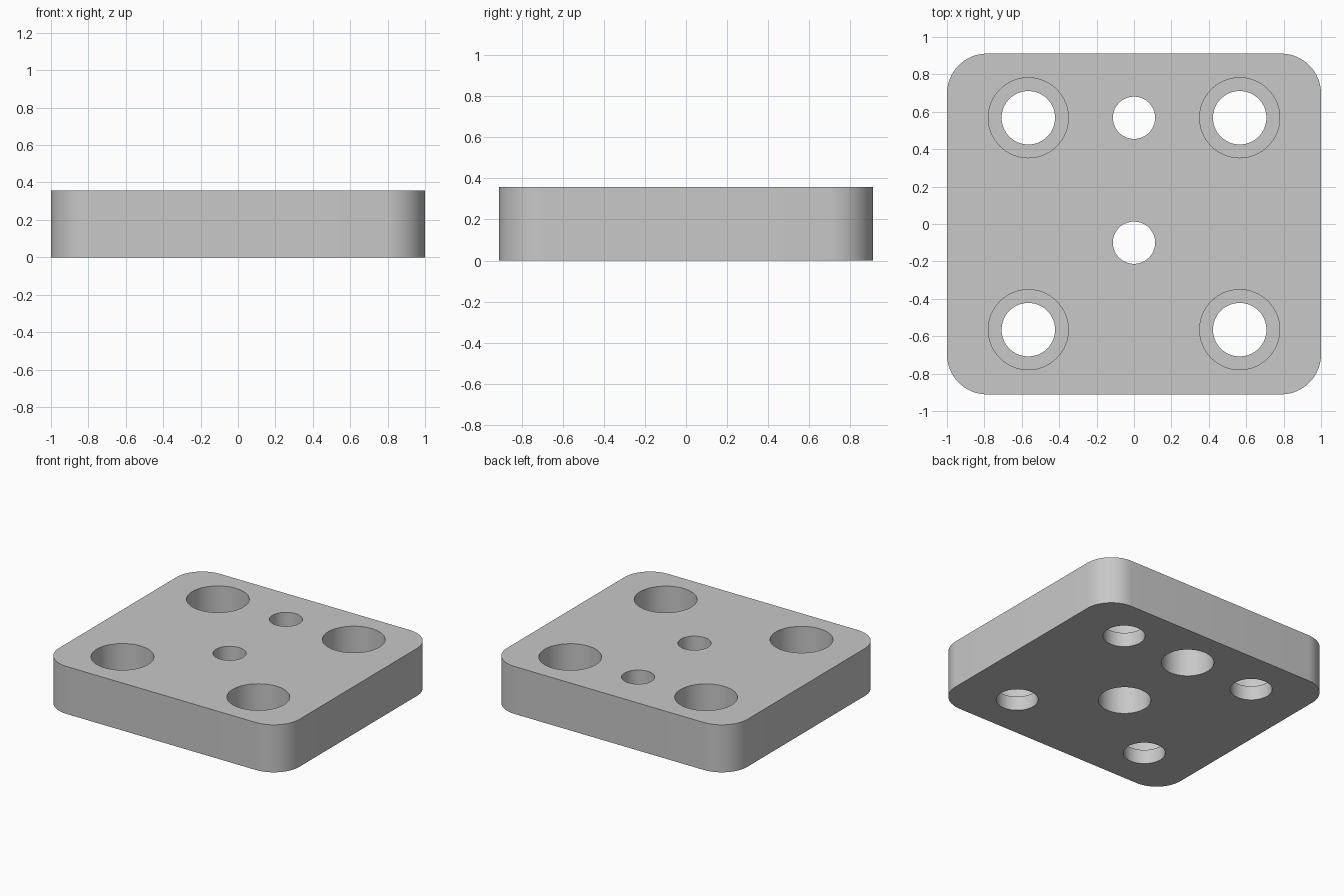
import bpy, bmesh, math
from mathutils import Vector

if "Cube" in bpy.data.objects:
    bpy.data.objects.remove(bpy.data.objects["Cube"], do_unlink=True)

WIDTH, DEPTH, HEIGHT = 2.0, 1.822, 0.357
CORNER = 0.214
STEP = 0.107          # floor of the corner counterbores
POCKET = 0.214        # depth of the pockets under the middle holes

grey = bpy.data.materials.new("plain grey")
grey.use_nodes = True
colour = (0.58, 0.58, 0.58, 1)
grey.diffuse_color = colour
grey.node_tree.nodes["Principled BSDF"].inputs["Base Color"].default_value = colour


def rounded_plate(name, segments=16):
    """Extrude a rectangle with rounded corners."""
    bm = bmesh.new()
    ring = []
    corners = ((1, 1), (-1, 1), (-1, -1), (1, -1))
    for quarter, (sx, sy) in enumerate(corners):
        centre = Vector((sx * (WIDTH / 2 - CORNER), sy * (DEPTH / 2 - CORNER), 0))
        for i in range(segments + 1):
            a = (quarter + i / segments) * math.pi / 2
            ring.append(bm.verts.new(centre + CORNER * Vector((math.cos(a), math.sin(a), 0))))
    base = bm.faces.new(ring)
    result = bmesh.ops.extrude_face_region(bm, geom=[base])
    top = [v for v in result["geom"] if isinstance(v, bmesh.types.BMVert)]
    bmesh.ops.translate(bm, verts=top, vec=(0, 0, HEIGHT))
    bmesh.ops.recalc_face_normals(bm, faces=bm.faces)
    mesh = bpy.data.meshes.new(name)
    bm.to_mesh(mesh)
    bm.free()
    obj = bpy.data.objects.new(name, mesh)
    bpy.context.collection.objects.link(obj)
    return obj


def drill(target, x, y, profile, segments=64):
    """Cut a stepped round hole; profile lists (radius, z) from bottom to top."""
    bm = bmesh.new()
    rings = []
    for radius, z in profile:
        rings.append([bm.verts.new((x + radius * math.cos(a), y + radius * math.sin(a), z))
                      for a in (math.tau * i / segments for i in range(segments))])
    for low, high in zip(rings, rings[1:]):
        for i in range(segments):
            j = (i + 1) % segments
            bm.faces.new((low[i], low[j], high[j], high[i]))
    bm.faces.new(rings[0][::-1])
    bm.faces.new(rings[-1])
    bmesh.ops.recalc_face_normals(bm, faces=bm.faces)
    mesh = bpy.data.meshes.new("hole_cutter")
    bm.to_mesh(mesh)
    bm.free()
    cutter = bpy.data.objects.new("hole_cutter", mesh)
    cutter.hide_render = True
    bpy.context.collection.objects.link(cutter)
    cut = target.modifiers.new("hole", "BOOLEAN")
    cut.operation = "DIFFERENCE"
    cut.solver = "EXACT"
    cut.object = cutter
    bpy.ops.object.modifier_apply(modifier=cut.name)
    bpy.data.objects.remove(cutter, do_unlink=True)


# Plate body
plate = rounded_plate("mounting_plate")
plate.data.materials.append(grey)
bpy.ops.object.select_all(action="DESELECT")
plate.select_set(True)
bpy.context.view_layer.objects.active = plate

below, above = -0.1, HEIGHT + 0.1

# Corner holes, counterbored from the top
for x in (-0.565, 0.565):
    for y in (-0.565, 0.568):
        drill(plate, x, y, [(0.143, below), (0.143, STEP), (0.214, STEP), (0.214, above)])

# Middle holes, counterbored from underneath
for y in (-0.1, 0.568):
    drill(plate, 0, y, [(0.179, below), (0.179, POCKET), (0.113, POCKET), (0.113, above)])

bpy.ops.object.shade_smooth_by_angle(angle=math.radians(30))
